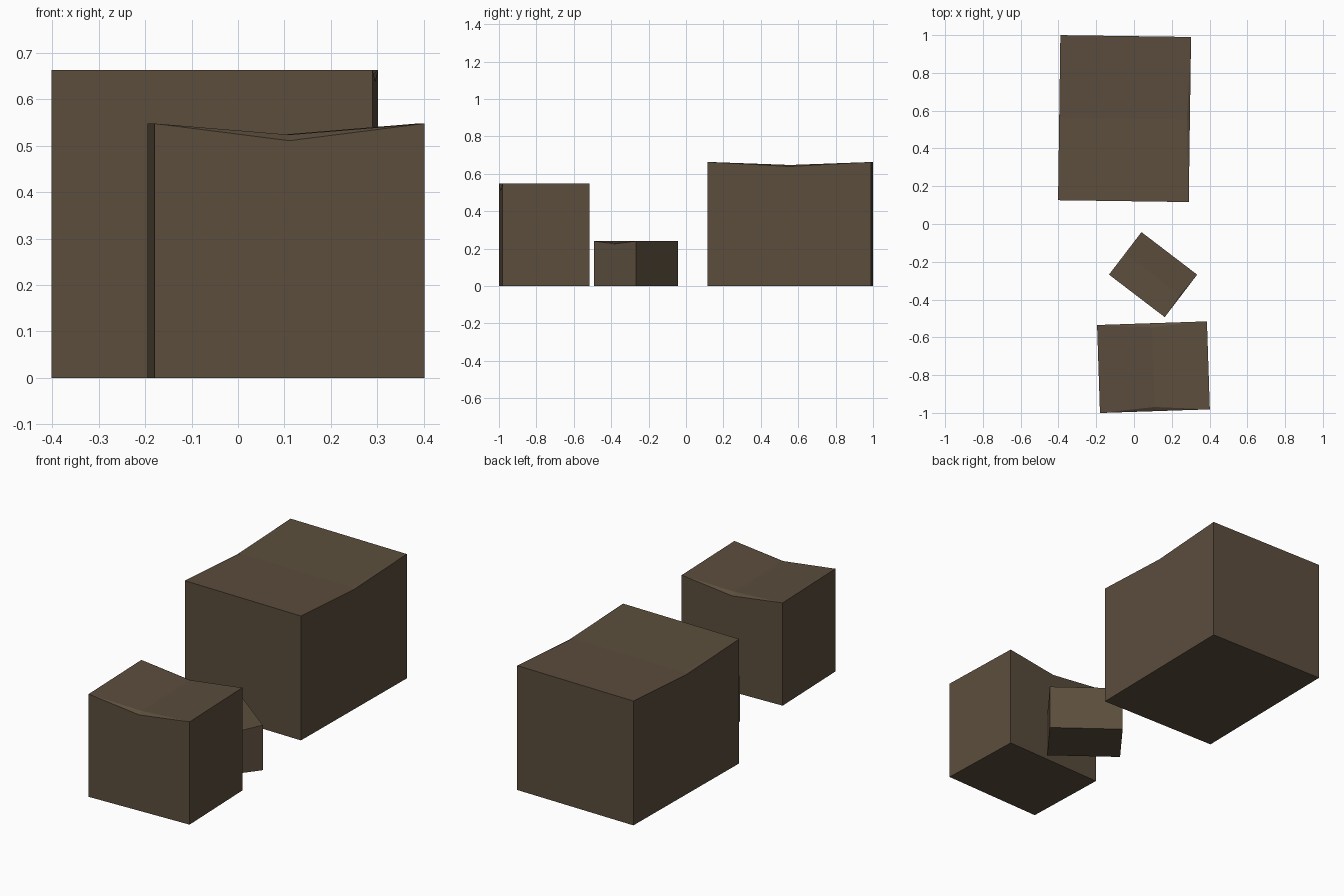
import bpy, bmesh
from math import pi

if "Cube" in bpy.data.objects:
    bpy.data.objects.remove(bpy.data.objects["Cube"], do_unlink=True)

brown = bpy.data.materials.new("dark brown")
brown.use_nodes = True
colour = (0.105, 0.075, 0.046, 1)
brown.diffuse_color = colour
brown.node_tree.nodes["Principled BSDF"].inputs["Base Color"].default_value = colour


def sagging_box(name, x, y, width, span, height, angle, lid_dip, wall_dip, inset):
    """Box whose lid creases down across the middle of its local y span."""
    bm = bmesh.new()
    w, s = width / 2, span / 2
    floor, top, wall_mid, lid_mid = [], [], [], []
    for side in (-1, 1):
        floor.append([bm.verts.new((side * w, e * s, 0)) for e in (-1, 1)])
        top.append([bm.verts.new((side * w, e * s, height)) for e in (-1, 1)])
        wall_mid.append(bm.verts.new((side * w, 0, height - wall_dip)))
        lid_mid.append(bm.verts.new((side * (w - inset), 0, height - lid_dip)))
    # Underside, straight end walls and the two lid halves
    bm.faces.new((floor[0][0], floor[0][1], floor[1][1], floor[1][0]))
    for e in (0, 1):
        bm.faces.new((floor[0][e], floor[1][e], top[1][e], top[0][e]))
        bm.faces.new((top[0][e], top[1][e], lid_mid[1], lid_mid[0]))
    # Notched side walls and the thin slopes joining them to the lid
    for i in (0, 1):
        bm.faces.new((floor[i][0], floor[i][1], top[i][1], wall_mid[i], top[i][0]))
        for e in (0, 1):
            bm.faces.new((top[i][e], wall_mid[i], lid_mid[i]))
    bmesh.ops.recalc_face_normals(bm, faces=bm.faces)
    mesh = bpy.data.meshes.new(name)
    bm.to_mesh(mesh)
    bm.free()
    mesh.materials.append(brown)
    obj = bpy.data.objects.new(name, mesh)
    obj.location = (x, y, 0)
    obj.rotation_euler.z = angle
    bpy.context.collection.objects.link(obj)


sagging_box("large_box", -0.05, 0.558, 0.692, 0.874, 0.663, -0.014, 0.016, 0.024, 0.016)
sagging_box("small_box", 0.101, -0.268, 0.371, 0.283, 0.24, -0.652, 0.01, 0.015, 0.008)
sagging_box("medium_box", 0.103, -0.758, 0.466, 0.582, 0.548, pi / 2 + 0.033, 0.024, 0.037, 0.022)
